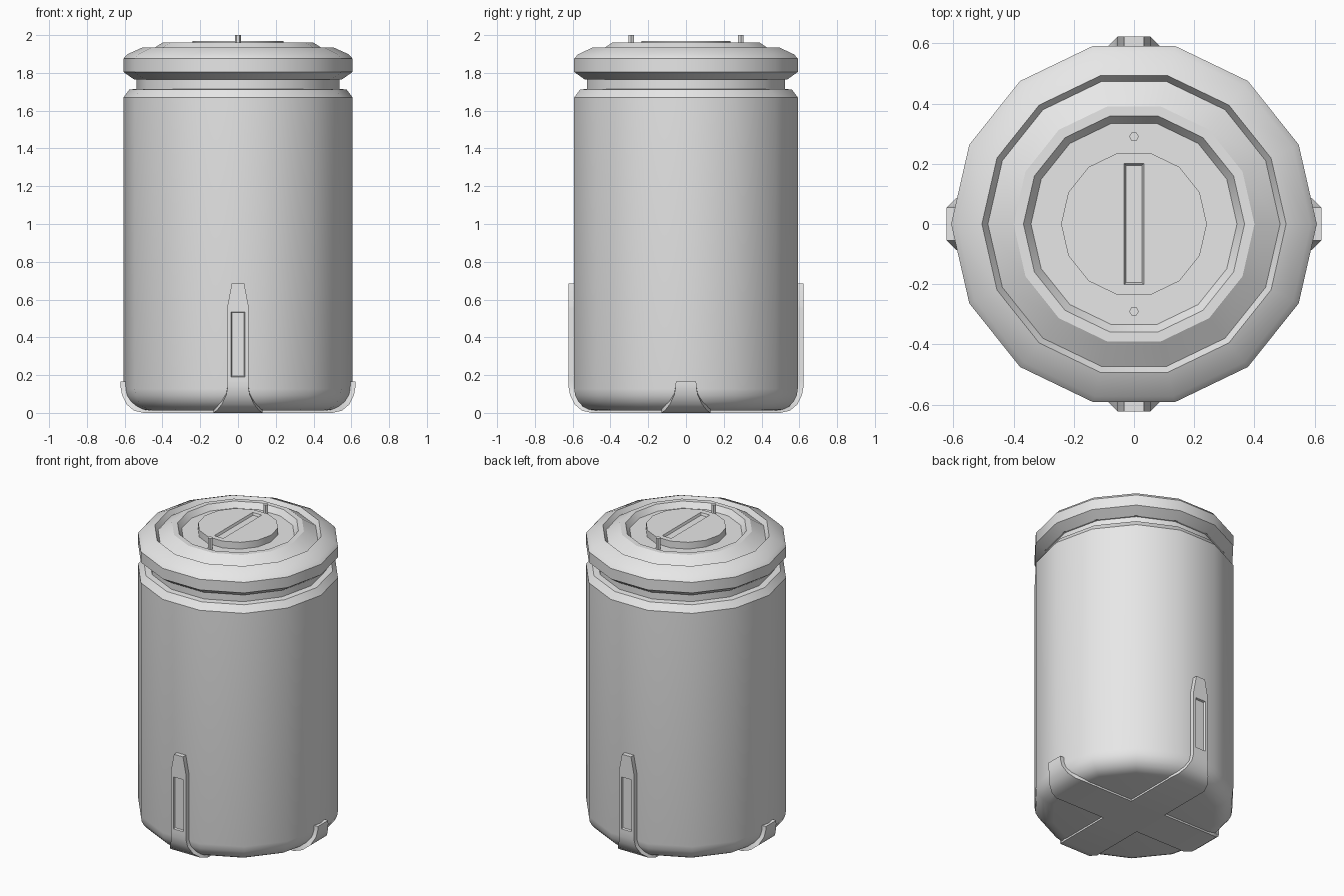
import bpy, bmesh, math
from mathutils import Matrix, Vector

cube = bpy.data.objects.get("Cube")
if cube:
    bpy.data.objects.remove(cube, do_unlink=True)

SIDES = 14
grey = bpy.data.materials.new("light_grey")
grey.use_nodes = True
grey.diffuse_color = (0.8, 0.8, 0.8, 1)
grey.node_tree.nodes["Principled BSDF"].inputs["Base Color"].default_value = grey.diffuse_color


def make_object(name, bm, angle=30):
    bmesh.ops.remove_doubles(bm, verts=bm.verts, dist=1e-5)
    bmesh.ops.recalc_face_normals(bm, faces=bm.faces)
    mesh = bpy.data.meshes.new(name)
    bm.to_mesh(mesh)
    bm.free()
    mesh.materials.append(grey)
    obj = bpy.data.objects.new(name, mesh)
    bpy.context.collection.objects.link(obj)
    bpy.ops.object.select_all(action="DESELECT")
    obj.select_set(True)
    bpy.context.view_layer.objects.active = obj
    bpy.ops.object.shade_smooth_by_angle(angle=math.radians(angle))
    return obj


def lathe(name, profile, sides=SIDES, centre=(0, 0)):
    """Revolve (radius, z) points and cap both ends."""
    bm = bmesh.new()
    rings = []
    for r, z in profile:
        rings.append([bm.verts.new((centre[0] + r * math.cos(math.tau * i / sides),
                                    centre[1] + r * math.sin(math.tau * i / sides), z))
                      for i in range(sides)])
    for a, b in zip(rings, rings[1:]):
        for i in range(sides):
            j = (i + 1) % sides
            bm.faces.new((a[i], a[j], b[j], b[i]))
    bm.faces.new(rings[0])
    bm.faces.new(rings[-1])
    return make_object(name, bm)


# Canister body with rounded base, shoulder chamfer and neck
R, FILLET = 0.607, 0.115
base = [(R - FILLET + FILLET * math.sin(math.pi / 2 * k / 5),
         0.012 + FILLET * (1 - math.cos(math.pi / 2 * k / 5))) for k in range(6)]
lathe("body", base + [(R, 1.67), (0.575, 1.712), (0.537, 1.715), (0.537, 1.78)])

# Lid with flared underside, outer groove and sunken centre
lathe("lid", [(0.53, 1.765), (0.55, 1.765), (R, 1.805), (R, 1.875), (0.587, 1.898),
              (0.505, 1.935), (0.485, 1.905), (0.40, 1.96), (0.367, 1.96),
              (0.342, 1.925)])

# Raised centre disc with a tapered slot cut into it
disc = lathe("lid_disc", [(0.242, 1.915), (0.242, 1.97)])
bm = bmesh.new()
bmesh.ops.create_cube(bm, size=1)
for v in bm.verts:
    low = v.co.z < 0
    v.co = Vector((v.co.x * (0.054 if low else 0.078),
                   v.co.y * (0.39 if low else 0.414),
                   1.955 if low else 1.985))
cutter = make_object("slot_cutter", bm)
cutter.hide_render = True
cut = disc.modifiers.new("slot", "BOOLEAN")
cut.operation = "DIFFERENCE"
cut.solver = "EXACT"
cut.object = cutter
bpy.context.view_layer.objects.active = disc
bpy.ops.object.modifier_apply(modifier=cut.name)
bpy.data.objects.remove(cutter, do_unlink=True)

# Small hexagonal pins on the lid
for side, label in ((-1, "front"), (1, "back")):
    lathe(f"{label}_pin", [(0.016, 1.915), (0.016, 2.0)], 6, (0, side * 0.29))

# Strap stations: outward distance, height, half width
FOOT = [(0, 0, 0), (0.13, 0, 0.13), (0.50, 0, 0.13), (0.55, 0.012, 0.112),
        (0.59, 0.045, 0.086), (0.614, 0.095, 0.062), (0.622, 0.14, 0.055)]
LONG = FOOT + [(0.622, 0.172, 0.055), (0.622, 0.553, 0.055),
               (0.622, 0.57, 0.055), (0.622, 0.685, 0.033)]
SHORT = FOOT + [(0.622, 0.165, 0.054)]


def strap(name, stations, turn, slotted):
    """Sweep a flat strap from under the base up the wall."""
    bm = bmesh.new()
    rings = []
    for i, (r, z, half) in enumerate(stations):
        a, b = stations[max(i - 1, 0)], stations[min(i + 1, len(stations) - 1)]
        along = Vector((b[0] - a[0], 0, b[1] - a[1])).normalized()
        inward = Vector((-along.z, 0, along.x)) * 0.035
        outer = Vector((r, 0, z))
        rings.append([bm.verts.new(p + Vector((0, s * half, 0)))
                      for p, s in ((outer, -1), (outer, 1),
                                   (outer + inward, 1), (outer + inward, -1))])
    panel = None
    for a, b in zip(rings, rings[1:]):
        for i in range(4):
            j = (i + 1) % 4
            face = bm.faces.new((a[i], a[j], b[j], b[i]))
            if i == 0 and abs(b[0].co.z - 0.553) < 1e-4:
                panel = face
    bm.faces.new(rings[-1])
    bmesh.ops.recalc_face_normals(bm, faces=bm.faces)
    if slotted:
        bmesh.ops.inset_region(bm, faces=[panel], thickness=0.027, depth=0)
        bmesh.ops.inset_region(bm, faces=[panel], thickness=0.005, depth=-0.012)
    bmesh.ops.transform(bm, matrix=Matrix.Rotation(turn, 4, "Z"), verts=bm.verts)
    return make_object(name, bm)


# Four straps meeting in a cross beneath the base
for k, label in enumerate(("left", "back", "right", "front")):
    tall = k % 2 == 1
    strap(f"{label}_strap", LONG if tall else SHORT, k * math.pi / 2, tall)
